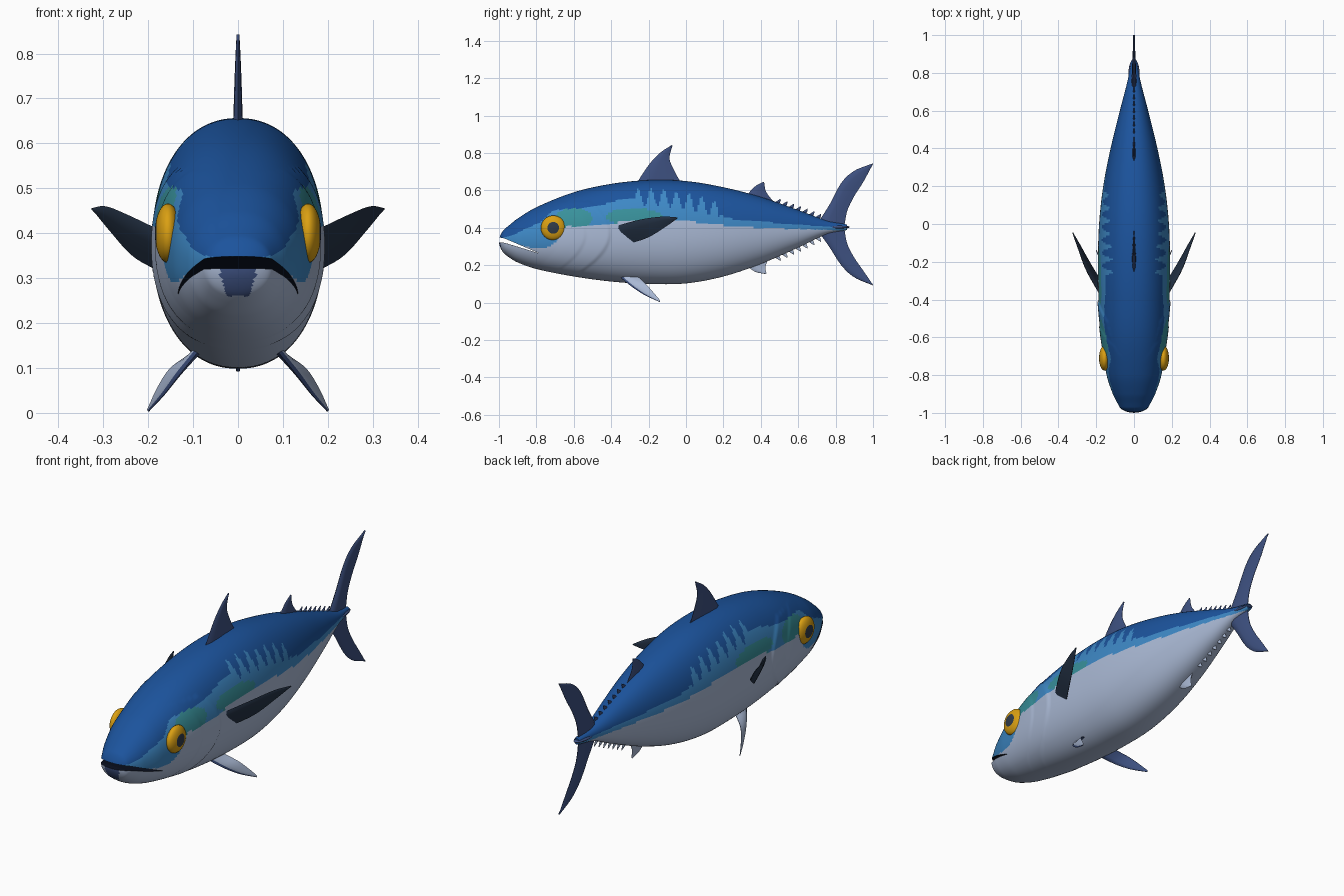
import bpy, bmesh, math
from mathutils import Vector

cube = bpy.data.objects.get("Cube")
if cube:
    bpy.data.objects.remove(cube)


def material(name, *srgb):
    m = bpy.data.materials.new(name)
    m.use_nodes = True
    col = [c ** 2.2 for c in srgb] + [1]
    m.diffuse_color = col
    m.node_tree.nodes["Principled BSDF"].inputs["Base Color"].default_value = col
    return m


BACK = material("deep_blue", .13, .33, .61)
FLANK = material("mid_blue", .25, .53, .77)
TEAL = material("teal", .23, .56, .60)
BELLY = material("silver", .66, .72, .83)
SLATE = material("slate_blue", .25, .32, .50)
DARK = material("dark_slate", .16, .21, .28)
MOUTH = material("mouth_dark", .08, .10, .16)
GOLD = material("gold", .85, .62, .10)
PUPIL = material("pupil_grey", .20, .24, .29)


def make(name, bm, mats, mirror=False):
    bmesh.ops.recalc_face_normals(bm, faces=bm.faces)
    me = bpy.data.meshes.new(name)
    bm.to_mesh(me)
    bm.free()
    for m in mats:
        me.materials.append(m)
    ob = bpy.data.objects.new(name, me)
    bpy.context.collection.objects.link(ob)
    if mirror:
        ob.modifiers.new("mirror", 'MIRROR')
    return ob


def smooth(ob, angle=40):
    bpy.ops.object.select_all(action='DESELECT')
    ob.select_set(True)
    bpy.context.view_layer.objects.active = ob
    bpy.ops.object.shade_smooth_by_angle(angle=math.radians(angle))


def sample(table, t):
    """Smooth curve through rows of (parameter, values...)."""
    n = len(table)
    i = 0
    while i < n - 2 and t > table[i + 1][0]:
        i += 1

    def slope(k):
        a, b = table[max(k - 1, 0)], table[min(k + 1, n - 1)]
        return [(q - p) / (b[0] - a[0]) for p, q in zip(a[1:], b[1:])]
    a, b = table[i], table[i + 1]
    h = b[0] - a[0]
    u = min(max((t - a[0]) / h, 0), 1)
    w = u * u * (3 - 2 * u)
    return [p + (q - p) * w + h * (u * (1 - u) ** 2 * s - u * u * (1 - u) * e)
            for p, q, s, e in zip(a[1:], b[1:], slope(i), slope(i + 1))]


# Body sections: y, top, bottom, half width
BODY = [(-1, .37, .285, .06), (-.95, .41, .245, .087), (-.9, .45, .215, .112),
        (-.8, .51, .18, .145), (-.6, .59, .14, .176), (-.4, .635, .113, .188),
        (-.2, .655, .1, .191), (0, .65, .103, .185), (.2, .617, .14, .163),
        (.4, .565, .207, .124), (.6, .495, .295, .075), (.75, .44, .365, .036),
        (.86, .418, .388, .014)]
# Colour borders along the side: y, height
BELLY_LINE = [(-1, .33), (-.9, .31), (-.78, .29), (-.7, .32), (-.65, .4), (-.55, .405),
              (-.4, .425), (-.1, .445), (.1, .425), (.3, .405), (.86, .385)]
BACK_LINE = [(-1, .345), (-.93, .36), (-.85, .4), (-.78, .43), (-.71, .49), (-.5, .51),
             (-.35, .55), (-.2, .565), (0, .54), (.15, .5), (.21, .455), (.5, .425), (.86, .4)]


def gill_bulge(y, z):
    out = 0
    for edge, height in ((-.4, .007), (-.53, .004)):
        d = edge - .15 * ((z - .37) / .2) ** 2 - y
        if d > 0 and z < .54:
            out += height * min(d / .015, 1) * max(0, 1 - d / .14)
    return out


def body_colour(c):
    x, y, z = c
    if y < -.92 and abs(x) < .025 + .3 * (z - .26) and .26 < z < .33:
        return 4
    if z < sample(BELLY_LINE, y)[0]:
        return 3
    back = sample(BACK_LINE, y)[0]
    if -.27 < y < .18:
        back += .045 * math.sin(y * 2 * math.pi / .068)
    if z > back:
        return 0
    for cy, cz, ry, rz in ((-.6, .45, .1, .055), (-.28, .46, .15, .045)):
        if ((y - cy) / ry) ** 2 + ((z - cz) / rz) ** 2 < 1:
            return 2
    return 1


# Body loft
bm = bmesh.new()
RINGS, SEGS = 220, 128
rings = []
for r in range(RINGS + 1):
    y = -1 + 1.86 * (r / RINGS) ** 1.3
    top, bot, half = sample(BODY, y)
    u = min(max((y + 1) / .03, .0004), 1)
    nose = math.sqrt(u * (2 - u))
    mid, tall = (top + bot) / 2, (top - bot) / 2
    ring = []
    for s in range(SEGS):
        a = 2 * math.pi * s / SEGS
        ca, sa = math.cos(a), math.sin(a)
        z = mid + nose * tall * math.copysign(abs(sa) ** .91, sa)
        x = nose * half * math.copysign(abs(ca) ** .91, ca)
        x += gill_bulge(y, z) * ca
        ring.append(bm.verts.new((x, y, z)))
    rings.append(ring)
for p, q in zip(rings, rings[1:]):
    for s in range(SEGS):
        t = (s + 1) % SEGS
        bm.faces.new((p[s], p[t], q[t], q[s]))
bm.faces.new(rings[0])
bm.faces.new(rings[-1])
for f in bm.faces:
    f.material_index = body_colour(f.calc_center_median())
body_mats = [BACK, FLANK, TEAL, BELLY, SLATE, MOUTH]
body = make("body", bm, body_mats)

# Mouth slit cut through the snout
bm = bmesh.new()
profile = [(-1.05, .36), (-.97, .343), (-.88, .305), (-.78, .262), (-.88, .293), (-.97, .32), (-1.05, .325)]
face = bm.faces.new([bm.verts.new((-.3, y, z)) for y, z in profile])
ext = bmesh.ops.extrude_face_region(bm, geom=[face])
bmesh.ops.translate(bm, vec=(.6, 0, 0), verts=[v for v in ext["geom"] if isinstance(v, bmesh.types.BMVert)])
for f in bm.faces:
    f.material_index = 5
cutter = make("mouth_cutter", bm, body_mats)
cutter.hide_render = True
cut = body.modifiers.new("mouth", 'BOOLEAN')
cut.operation, cut.solver, cut.object = 'DIFFERENCE', 'EXACT', cutter
bpy.context.view_layer.objects.active = body
bpy.ops.object.modifier_apply(modifier=cut.name)
bpy.data.objects.remove(cutter)
smooth(body)


def fin(name, lead, trail, thick, mats, mirror=False, paint=None, steps=14):
    """Blade lofted between a leading and a trailing edge, root to tip."""
    bm = bmesh.new()
    chord = ((0, 0), (.12, .8), (.35, 1), (.7, .6), (1, .1))
    edges = [[(i, *p) for i, p in enumerate(e)] for e in (lead, trail)]
    n = len(lead) - 1
    spine = Vector(lead[-1]) - Vector(lead[0])
    side = spine.cross(Vector(trail[0]) - Vector(lead[0])).normalized()
    if side.z < 0:
        side = -side
    rows = []
    for k in range(steps + 1):
        a, b = (Vector(sample(e, n * k / steps)) for e in edges)
        t = thick * (1 - .7 * k / steps)
        up = [bm.verts.new(a.lerp(b, c) + side * t * h) for c, h in chord]
        low = [bm.verts.new(a.lerp(b, c) - side * t * h) for c, h in chord[1:]]
        rows.append(up + low[::-1])
    m = len(rows[0])
    for p, q in zip(rows, rows[1:]):
        for s in range(m):
            f = bm.faces.new((p[s], p[(s + 1) % m], q[(s + 1) % m], q[s]))
            f.material_index = paint(s) if paint else 0
    bm.faces.new(rows[0])
    bm.faces.new(rows[-1])
    smooth(make(name, bm, mats, mirror), 50)


def flat(*pts):
    return [(0, y, z) for y, z in pts]


# Fins on the centre line
fin("dorsal_fin", flat((-.27, .63), (-.2, .735), (-.14, .8), (-.075, .843)),
    flat((-.02, .63), (-.06, .7), (-.088, .77), (-.073, .838)), .011, [SLATE])
fin("second_dorsal_fin", flat((.32, .57), (.37, .622), (.415, .647)),
    flat((.48, .525), (.43, .59), (.418, .642)), .009, [SLATE])
fin("anal_fin", flat((.32, .2), (.37, .165), (.425, .153)),
    flat((.45, .25), (.425, .195), (.43, .157)), .008, [BELLY])
fin("tail_upper_lobe", flat((.7, .42), (.765, .52), (.83, .64), (.9, .705), (1, .745)),
    flat((.845, .4), (.862, .49), (.9, .57), (.945, .64), (.998, .738)), .014, [SLATE])
fin("tail_lower_lobe", flat((.7, .39), (.765, .3), (.83, .2), (.9, .135), (1, .092)),
    flat((.845, .405), (.862, .315), (.9, .24), (.945, .175), (.998, .098)), .014, [SLATE])

# Rows of finlets
for i in range(7):
    y = .475 + .036 * i
    top, bot, _ = sample(BODY, y)
    fin(f"upper_finlet_{i + 1}", flat((y - .01, top - .01), (y + .03, top + .015)),
        flat((y + .022, top - .02), (y + .032, top + .008)), .006, [SLATE], steps=3)
    fin(f"lower_finlet_{i + 1}", flat((y - .01, bot + .01), (y + .03, bot - .015)),
        flat((y + .022, bot + .02), (y + .032, bot - .008)), .006, [BELLY], steps=3)

# Paired fins
fin("pectoral_fins", [(.17, -.39, .405), (.25, -.25, .443), (.295, -.13, .46), (.325, -.045, .456)],
    [(.175, -.3, .315), (.235, -.2, .35), (.285, -.11, .405), (.322, -.046, .45)],
    .01, [DARK], True)
fin("pelvic_fins", [(.09, -.35, .135), (.13, -.29, .085), (.165, -.22, .04), (.2, -.14, .003)],
    [(.1, -.25, .135), (.15, -.215, .1), (.18, -.175, .055), (.2, -.138, .012)],
    .009, [BELLY, SLATE], True, lambda s: 0 if 0 < s < 4 else 1)

# Keel at the tail root
bm = bmesh.new()
bmesh.ops.create_uvsphere(bm, u_segments=24, v_segments=12, radius=1)
for v in bm.verts:
    v.co = (v.co.x * .03, .79 + v.co.y * .085, .404 + v.co.z * .012)
smooth(make("tail_keel", bm, [SLATE]))

# Eyes: domed discs with a pupil
bm = bmesh.new()
bmesh.ops.create_uvsphere(bm, u_segments=40, v_segments=32, radius=1)
for f in bm.faces:
    c = f.calc_center_median()
    f.material_index = 1 if c.x > 0 and math.hypot(c.x, c.y) > 0 and c.z > .87 else 0
for f in bm.faces:
    c = f.calc_center_median()
    f.material_index = 1 if c.z > .87 else 0
for v in bm.verts:
    v.co = (.156 + v.co.z * .029, -.71 + v.co.x * .066, .4 + v.co.y * .066)
smooth(make("eyes", bm, [GOLD, PUPIL], True))
